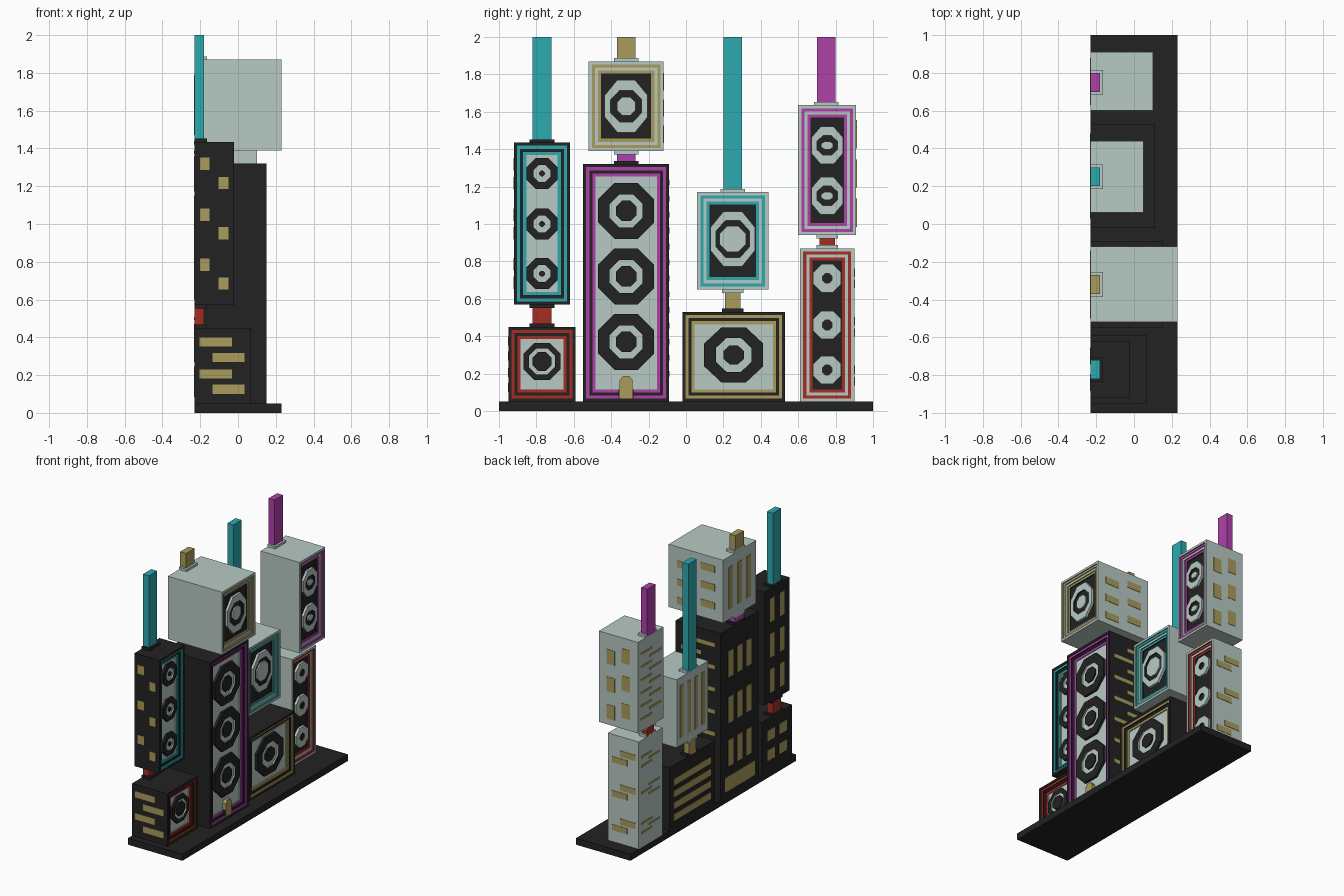
import bpy, bmesh, math

if "Cube" in bpy.data.objects:
    bpy.data.objects.remove(bpy.data.objects["Cube"])

COLOURS = {
    "black": (0.016, 0.016, 0.016), "pale_grey": (0.48, 0.59, 0.55),
    "teal": (0.026, 0.40, 0.43), "red": (0.38, 0.026, 0.017),
    "gold": (0.40, 0.33, 0.107), "magenta": (0.43, 0.053, 0.40),
}
MATS = {}
for n, c in COLOURS.items():
    MATS[n] = bpy.data.materials.new(n)
    MATS[n].diffuse_color = (*c, 1)

BACK = -0.23      # every tower shares the same back plane
STEP = 0.0165     # width of one frame band
DEPTH = 0.008     # each frame band sits this much deeper


def finish(name, bm, colours):
    bmesh.ops.recalc_face_normals(bm, faces=bm.faces)
    me = bpy.data.meshes.new(name)
    bm.to_mesh(me)
    bm.free()
    for c in colours:
        me.materials.append(MATS[c])
    ob = bpy.data.objects.new(name, me)
    bpy.context.collection.objects.link(ob)
    return ob


def add_box(bm, lo, hi):
    vs = bmesh.ops.create_cube(bm, size=1)["verts"]
    for v in vs:
        v.co = [(a + b) / 2 + t * (b - a) for a, b, t in zip(lo, hi, v.co)]


def box(name, lo, hi, colour):
    bm = bmesh.new()
    add_box(bm, lo, hi)
    return finish(name, bm, [colour])


def nested(name, rings):
    """Bridge matching (yz outline, x, colour) loops and cap both ends."""
    cols = list(dict.fromkeys(r[2] for r in rings))
    bm = bmesh.new()
    prev = None
    for pts, x, col in rings:
        cur = [bm.verts.new((x, y, z)) for y, z in pts]
        m = cols.index(col)
        if prev is None:
            bm.faces.new(cur).material_index = m
        else:
            n = len(cur)
            for i in range(n):
                j = (i + 1) % n
                bm.faces.new((prev[i], prev[j], cur[j], cur[i])).material_index = m
        prev = cur
    bm.faces.new(prev).material_index = m
    return finish(name, bm, cols)


def rect(y0, y1, z0, z1, i=0):
    return [(y0 + i, z0 + i), (y1 - i, z0 + i), (y1 - i, z1 - i), (y0 + i, z1 - i)]


def octagon(cy, cz, ry, rz):
    k = 1 / math.cos(math.pi / 8)
    return [(cy + ry * k * math.cos(a), cz + rz * k * math.sin(a))
            for a in (math.pi / 8 + i * math.pi / 4 for i in range(8))]


def tower(name, y0, y1, z0, z1, x1, body, trim, cones, radii):
    """Cabinet with banded recessed frame, panel and stepped round cones."""
    panel = "pale_grey" if body == "black" else "black"
    rings = [(rect(y0, y1, z0, z1), BACK, body), (rect(y0, y1, z0, z1), x1, body)]
    bands = [body, trim, body, trim, panel]
    x = x1
    for i in range(1, 5):
        r = rect(y0, y1, z0, z1, i * STEP)
        rings += [(r, x, bands[i - 1]), (r, x - DEPTH, bands[i])]
        x -= DEPTH
    nested(name + "_cabinet", rings)
    cy = (y0 + y1) / 2
    for n, cz in enumerate(cones):
        rings, h, prev_h = [], 0, 0
        for k, (ry, rz) in enumerate(radii):
            col = body if k % 2 == 0 else panel
            h = 0.008 if k % 2 else 0.018
            o = octagon(cy, cz, ry, rz)
            if k == 0:
                rings.append((o, x, col))
            else:
                rings.append((o, x + prev_h, rings[-1][2]))
            rings.append((o, x + h, col))
            prev_h = h
        nested(f"{name}_cone_{n + 1}", rings)


def link(name, cy, z0, z1, colour, low, high=None, w=0.1):
    """Square post with a thin plate at each joined tower."""
    t = 0.018
    box(name, (BACK, cy - w / 2, z0), (BACK + w / 2, cy + w / 2, z1), colour)
    q = w / 2 + 0.016
    box(name + "_foot", (BACK, cy - q, z0), (BACK + w / 2 + 0.016, cy + q, z0 + t), low)
    if high:
        box(name + "_cap", (BACK, cy - q, z1 - t), (BACK + w / 2 + 0.016, cy + q, z1), high)


def windows(name, side, at, panes):
    """Thin gold panes (centre u, centre z, width, height) on one wall."""
    bm, t = bmesh.new(), 0.003
    for u, z, w, h in panes:
        if side == "x":
            add_box(bm, (at - t, u - w / 2, z - h / 2), (at + 0.001, u + w / 2, z + h / 2))
        else:
            add_box(bm, (u - w / 2, at - t, z - h / 2), (u + w / 2, at + t, z + h / 2))
    finish(name, bm, ["gold"])


def grid(us, zs, w, h):
    return [(u, z, w, h) for z in zs for u in us]


def stagger(u0, u1, zs, w, h):
    return [(u1 if i % 2 else u0, z, w, h) for i, z in enumerate(zs)]


def same(*rs):
    return [(r, r) for r in rs]


box("base", (-0.23, -1, 0), (0.23, 1, 0.05), "black")

# Towers: lower and upper cabinets in four stacks
tower("red_low", -0.95, -0.59, 0.05, 0.45, 0.07, "black", "red", [0.265], same(0.1, 0.07, 0.05))
tower("teal_tall", -0.92, -0.62, 0.57, 1.435, -0.02, "black", "teal",
      [0.735, 1.0, 1.27], same(0.083, 0.045, 0.015))
tower("magenta_tall", -0.55, -0.09, 0.05, 1.32, 0.15, "black", "magenta",
      [0.37, 0.72, 1.07], same(0.15, 0.088, 0.055))
tower("gold_top", -0.52, -0.12, 1.39, 1.87, 0.23, "pale_grey", "gold", [1.63],
      [(0.115, 0.14), (0.083, 0.085), (0.05, 0.05)])
tower("gold_low", -0.02, 0.53, 0.05, 0.53, 0.11, "black", "gold", [0.30],
      [(0.158, 0.147), (0.095, 0.09), (0.055, 0.05)])
tower("teal_top", 0.06, 0.44, 0.65, 1.17, 0.05, "pale_grey", "teal", [0.92],
      [(0.12, 0.147), (0.09, 0.1), (0.07, 0.07)])
tower("red_tall", 0.61, 0.9, 0.05, 0.87, 0.03, "pale_grey", "red",
      [0.22, 0.46, 0.71], same(0.075, 0.026))
tower("magenta_top", 0.6, 0.91, 0.94, 1.635, 0.10, "pale_grey", "magenta",
      [1.15, 1.42], [(0.085, 0.1), (0.055, 0.052), (0.032, 0.022)])

# Joining posts and masts
link("red_post", -0.77, 0.45, 0.57, "red", "black", "black")
link("teal_mast", -0.77, 1.435, 2.0, "teal", "black")
link("magenta_post", -0.32, 1.32, 1.39, "magenta", "black", "pale_grey")
link("gold_mast", -0.32, 1.87, 2.0, "gold", "pale_grey")
link("gold_post", 0.25, 0.53, 0.65, "gold", "black", "pale_grey", 0.085)
link("second_teal_mast", 0.25, 1.17, 2.0, "teal", "pale_grey")
link("short_red_post", 0.755, 0.87, 0.94, "red", "pale_grey", "pale_grey", 0.085)
link("magenta_mast", 0.75, 1.635, 2.0, "magenta", "pale_grey")

# Door with chamfered top in a notch of the tall frame
box("door_surround", (0.11, -0.36, 0.05), (0.1435, -0.28, 0.116), "black")
door = [(-0.355, 0.065), (-0.285, 0.065), (-0.285, 0.165), (-0.303, 0.187),
        (-0.337, 0.187), (-0.355, 0.165)]
nested("door", [(door, 0.11, "gold"), (door, 0.146, "gold")])

# Side windows facing front
windows("red_low_side_windows", "y", -0.95,
        stagger(-0.118, -0.05, [0.375, 0.293, 0.207, 0.125], 0.17, 0.048))
windows("teal_tall_side_windows", "y", -0.92,
        grid([-0.176], [1.32, 1.05, 0.785], 0.052, 0.066)
        + grid([-0.076], [1.217, 0.95, 0.685], 0.052, 0.066))

# Side windows facing rear
windows("magenta_tall_side_windows", "y", -0.09,
        stagger(-0.1, 0.02, [0.2 + 0.085 * i for i in range(13)], 0.17, 0.03))
windows("gold_top_side_windows", "y", -0.12,
        stagger(-0.1, 0.1, [1.5, 1.46, 1.64, 1.6, 1.78, 1.74], 0.12, 0.052))
windows("red_tall_side_windows", "y", 0.9,
        stagger(-0.07, -0.14, [0.16, 0.22, 0.42, 0.48, 0.68, 0.74], 0.13, 0.045))
windows("magenta_top_side_windows", "y", 0.91,
        grid([-0.13], [1.08, 1.29, 1.5], 0.07, 0.11)
        + grid([0.0], [1.04, 1.25, 1.46], 0.07, 0.11))

# Back windows
windows("red_low_back_windows", "x", BACK, grid([-0.84, -0.7], [0.17, 0.32], 0.09, 0.08))
windows("teal_tall_back_windows", "x", BACK, grid([-0.83, -0.71], [0.73, 1.0, 1.27], 0.05, 0.18))
windows("magenta_tall_back_windows", "x", BACK,
        grid([-0.43, -0.32, -0.21], [0.37, 0.70, 1.05], 0.06, 0.2) + [(-0.32, 0.14, 0.36, 0.11)])
windows("gold_top_back_windows", "x", BACK, grid([-0.43, -0.32, -0.21], [1.63], 0.05, 0.32))
windows("gold_low_back_windows", "x", BACK, grid([0.255], [0.13, 0.22, 0.31, 0.40], 0.45, 0.05))
windows("teal_top_back_windows", "x", BACK, grid([0.12, 0.207, 0.293, 0.38], [0.91], 0.04, 0.4))
windows("red_tall_back_windows", "x", BACK,
        stagger(0.80, 0.71, [0.16, 0.195, 0.23, 0.43, 0.465, 0.5, 0.67, 0.705, 0.74], 0.13, 0.016))
windows("magenta_top_back_windows", "x", BACK,
        stagger(0.81, 0.70, [1.03 + 0.05 * i for i in range(11)], 0.14, 0.018))

for m in bpy.data.materials:
    if m.users and not m.is_grease_pencil:
        m.use_nodes = True
        m.node_tree.nodes["Principled BSDF"].inputs["Base Color"].default_value = m.diffuse_color
